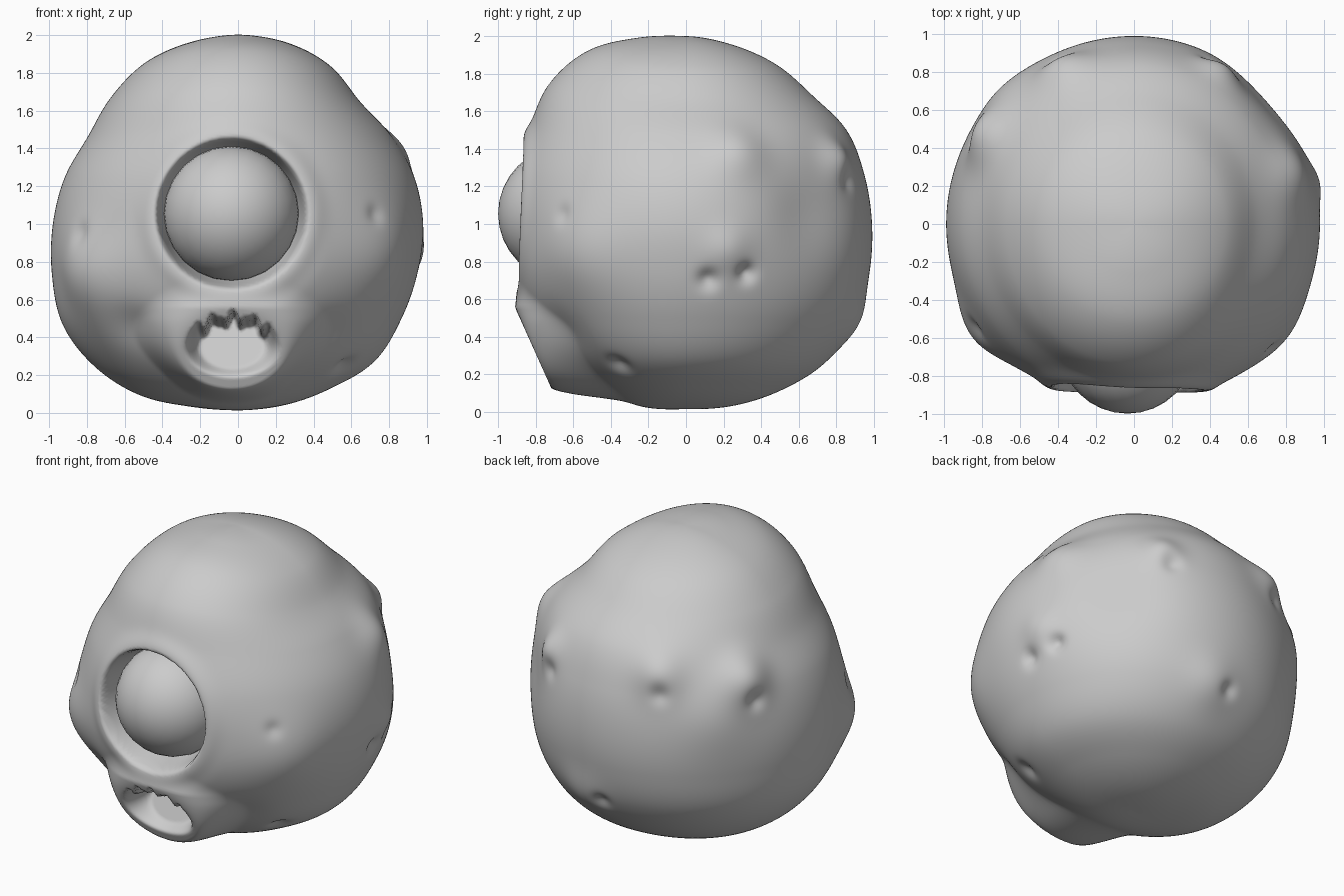
import bpy, bmesh, math
from mathutils import Vector

if "Cube" in bpy.data.objects:
    bpy.data.objects.remove(bpy.data.objects["Cube"])

# Radius from the head centre, every 15 degrees of elevation (bottom to top)
BACK = [.985, 1.0, 1.02, 1.045, 1.04, 1.01, .99, .985, .99, .96, .975, .985, 1.0]
FRONT = [.985, 1.0, .98, .96, .97, .97, .95, .95, .97, 1.04, 1.06, 1.025, 1.0]
RIGHT = [.985, .99, 1.0, 1.025, 1.0, .985, .98, .965, .935, .915, .97, .995, 1.0]
LEFT = [.985, 1.0, 1.045, 1.07, 1.07, 1.02, .98, .95, .92, .95, .985, .995, 1.0]

# Lumps and small craters: x, y, z, height, spread
LUMPS = [
    (-.38, .82, 1.40, .06, .15), (-.40, .85, 1.28, -.025, .06),
    (-.78, .47, 1.35, .08, .16), (-.80, .44, 1.20, -.03, .06),
    (-.74, .72, 1.15, .03, .25), (.65, .60, 1.05, -.05, .28),
    (.83, .27, 1.38, .05, .16), (.95, .22, .86, .03, .12),
    (.95, .12, .70, -.035, .055), (.92, .33, .73, -.04, .05),
    (.46, .82, 1.34, .05, .12), (.42, .86, 1.24, -.025, .06),
    (.12, .86, .51, .03, .15), (.00, .93, .46, -.025, .05),
    (.72, -.65, 1.05, -.015, .05), (.78, -.58, .85, .04, .25),
    (-.80, -.56, .75, .07, .22), (-.79, -.52, .95, -.02, .06),
    (.60, -.38, .20, -.03, .06), (-.55, -.65, .45, -.03, .14),
    (.48, -.65, .42, -.02, .15),
]
CENTRE = Vector((0, 0, 1))
LUMP_DIRS = [((Vector(b[:3]) - CENTRE).normalized(), b[3], b[4]) for b in LUMPS]
EYE = Vector((-.035, -.64, 1.055))


def smooth(a, b, v):
    t = min(1, max(0, (v - a) / (b - a)))
    return t * t * (3 - 2 * t)


def mix(a, b, t):
    return a + (b - a) * t


def sample(prof, e):
    """Smooth interpolation of a profile at elevation e."""
    f = (math.degrees(e) + 90) / 15
    i = min(11, max(0, int(f)))
    t = f - i
    p0, p1, p2, p3 = (prof[min(12, max(0, k))] for k in range(i - 1, i + 3))
    return p1 + .5 * t * (p2 - p0 + t * (2*p0 - 5*p1 + 4*p2 - p3 + t * (3*(p1 - p2) + p3 - p0)))


def head_point(d):
    e = math.asin(max(-1, min(1, d.z)))
    h = d.x * d.x + d.y * d.y
    c = d.y * d.y / h if h > 1e-8 else .5
    r = (c * sample(BACK if d.y > 0 else FRONT, e)
         + (1 - c) * sample(RIGHT if d.x > 0 else LEFT, e))
    for b, amp, rad in LUMP_DIRS:
        q = (d - b).length_squared / (rad * rad)
        if q < 9:
            r += amp * math.exp(-q)
    x, y, z = d * r + CENTRE
    base = y
    if y < -.25:
        # flattened face below the brow
        face = 1 - smooth(1.48, 1.60, z)
        if y < -.82:
            y = mix(y, -.82 - .055 * math.tanh((-.82 - y) / .055), face)
        # eye socket with a soft raised rim
        rho = math.hypot(x - EYE.x, z - EYE.z)
        y -= .02 * math.exp(-((rho - .43) / .06) ** 2)
        y = mix(y, -.62, 1 - smooth(.335, .405, rho))
        # protruding muzzle, blending up towards the eye
        q = math.hypot((x + .03) / .27, (z - .33) / .20)
        lip = -.75 - .45 * (min(z, .56) - .2)
        w = 1 - smooth(1.0, mix(1.45, 2.1, smooth(.15, .5, z)), q)
        y = mix(y, min(y, lip), w * smooth(.25, .4, -base))
        # mouth hollow with a ragged upper lip
        jag = (.022 * math.sin(x * 62) + .012 * math.sin(x * 105 + 1)) * smooth(.36, .44, z)
        q = math.hypot((x + .03) / .27, (z + jag - .35) / .18)
        y = mix(y, -.70 + .4 * (z - .2), 1 - smooth(.62, .95, q))
    return Vector((x, y, max(.005, z)))


def add_object(name, bm):
    for f in bm.faces:
        f.smooth = True
    me = bpy.data.meshes.new(name)
    bm.to_mesh(me)
    bm.free()
    ob = bpy.data.objects.new(name, me)
    bpy.context.collection.objects.link(ob)
    return ob


# Lumpy head with socket and mouth
bm = bmesh.new()
bmesh.ops.create_icosphere(bm, subdivisions=7, radius=1)
for v in bm.verts:
    v.co = head_point(v.co.normalized())
add_object("head", bm)

# Eyeball, with its pole facing forward
bm = bmesh.new()
bmesh.ops.create_uvsphere(bm, u_segments=24, v_segments=16, radius=.36)
for v in bm.verts:
    x, y, z = v.co
    v.co = Vector((x, -z, y)) + EYE
bmesh.ops.recalc_face_normals(bm, faces=bm.faces[:])
add_object("eyeball", bm)
